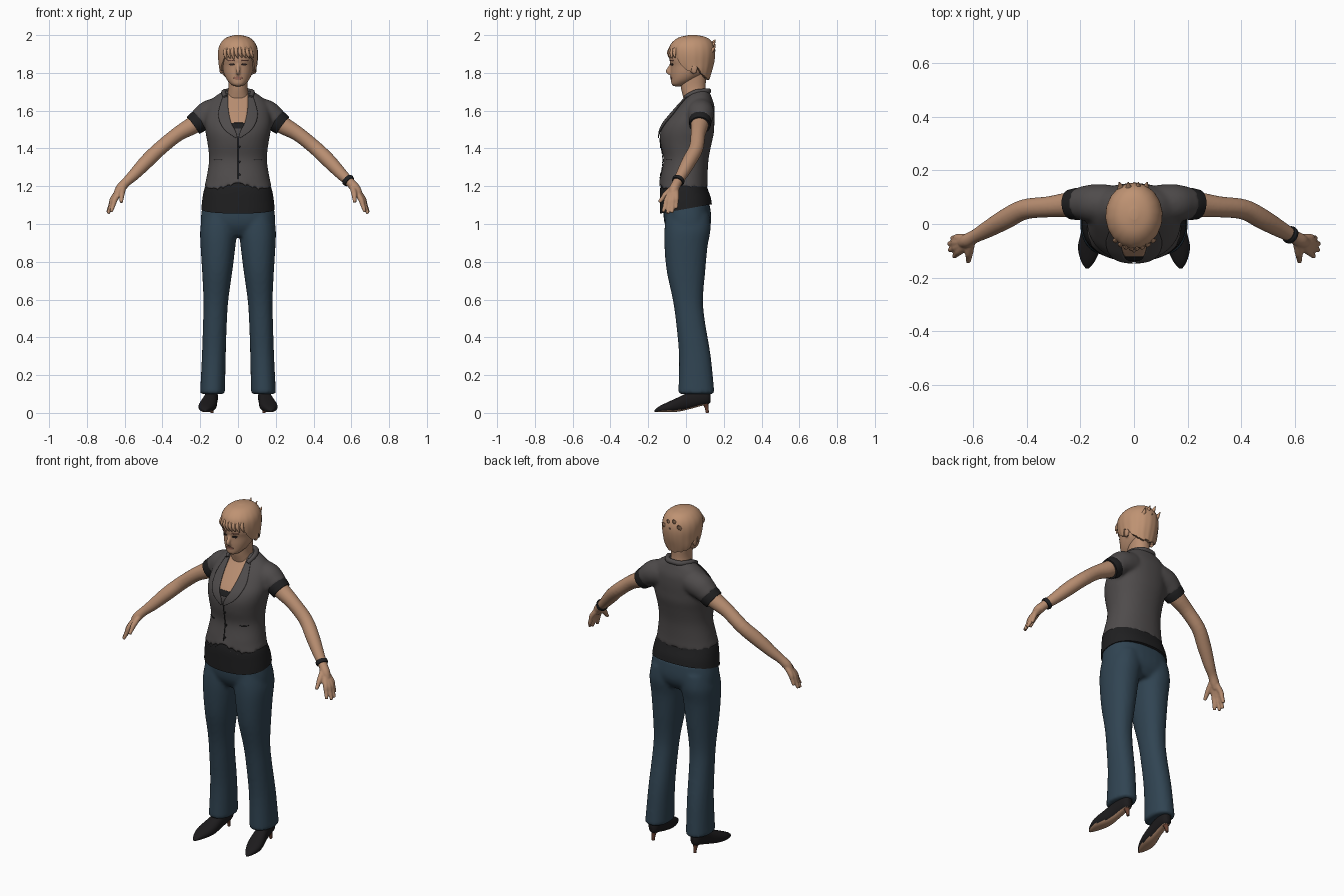
import bpy, bmesh, math, random
from mathutils import Vector, Matrix
from mathutils.bvhtree import BVHTree

if "Cube" in bpy.data.objects:
    bpy.data.objects.remove(bpy.data.objects["Cube"])

random.seed(4)
COLOURS = {
    "skin": (0.48, 0.27, 0.165), "hair": (0.52, 0.29, 0.17), "vest_grey": (0.078, 0.071, 0.071),
    "shirt_black": (0.014, 0.014, 0.015), "jeans_blue": (0.030, 0.058, 0.085),
    "shoe_black": (0.012, 0.011, 0.012), "heel_brown": (0.13, 0.05, 0.03),
    "lip": (0.33, 0.14, 0.10), "eye_dark": (0.03, 0.02, 0.018),
}
MATS = {}
for key, rgb in COLOURS.items():
    MATS[key] = bpy.data.materials.new(key)
    MATS[key].diffuse_color = (*rgb, 1)


def spline(keys, sub):
    """Catmull-Rom resampling of tuples."""
    out = []
    for i in range(len(keys) - 1):
        p0, p1 = keys[max(i - 1, 0)], keys[i]
        p2, p3 = keys[i + 1], keys[min(i + 2, len(keys) - 1)]
        for s in range(sub):
            t = s / sub
            out.append(tuple(0.5 * (2 * b + (c - a) * t + (2 * a - 5 * b + 4 * c - d) * t * t
                                    + (3 * b - a - 3 * c + d) * t ** 3)
                             for a, b, c, d in zip(p0, p1, p2, p3)))
    return out + [tuple(keys[-1])]


def linear(keys, x):
    for (x0, y0), (x1, y1) in zip(keys, keys[1:]):
        if x <= x1:
            return y0 + (y1 - y0) * max(0, x - x0) / (x1 - x0)
    return keys[-1][1]


def oval(a, n):
    c, s = math.cos(a), math.sin(a)
    return math.copysign(abs(c) ** (2 / n), c), math.copysign(abs(s) ** (2 / n), s)


def skin_rings(bm, rings):
    vr = [[bm.verts.new(p) for p in r] for r in rings]
    m = len(vr[0])
    for a, b in zip(vr, vr[1:]):
        for i in range(m):
            bm.faces.new((a[i], a[(i + 1) % m], b[(i + 1) % m], b[i]))
    bm.faces.new(vr[0][::-1])
    bm.faces.new(vr[-1])


def loft(bm, keys, axis="z", seg=32, n=2.2, sub=4):
    """Rings (x, y, z, half width, half depth) stacked along an axis."""
    v = Vector((0, 1, 0)) if axis == "z" else Vector((0, 0, 1))
    skin_rings(bm, [[Vector(k[:3]) + Vector((k[3] * c, 0, 0)) + v * (k[4] * s)
                     for c, s in (oval(2 * math.pi * i / seg, n) for i in range(seg))]
                    for k in spline(keys, sub)])


def tube(bm, keys, seg=20, sub=4, ref=(0, 1, 0), side=1):
    """Round tube through points (x, y, z, radius)."""
    ks = [(k[0] * side, *k[1:]) for k in spline(keys, sub)]
    rings = []
    for i, k in enumerate(ks):
        d = Vector(ks[min(i + 1, len(ks) - 1)][:3]) - Vector(ks[max(i - 1, 0)][:3])
        u = d.cross(Vector(ref)).normalized()
        v = d.cross(u).normalized()
        rings.append([Vector(k[:3]) + k[3] * (u * math.cos(a) + v * math.sin(a))
                      for a in (2 * math.pi * j / seg for j in range(seg))])
    skin_rings(bm, rings)


def finish(name, bm, mats, voxel=0, smooth=3):
    bmesh.ops.recalc_face_normals(bm, faces=bm.faces)
    me = bpy.data.meshes.new(name)
    bm.to_mesh(me)
    bm.free()
    ob = bpy.data.objects.new(name, me)
    bpy.context.collection.objects.link(ob)
    for m in mats.split():
        me.materials.append(MATS[m])
    bpy.context.view_layer.objects.active = ob
    bpy.ops.object.select_all(action="DESELECT")
    ob.select_set(True)
    bpy.ops.object.shade_smooth_by_angle(angle=math.radians(50))
    if voxel:
        r = ob.modifiers.new("merge", "REMESH")
        r.mode, r.voxel_size, r.use_smooth_shade = "VOXEL", voxel, True
        s = ob.modifiers.new("soften", "SMOOTH")
        s.factor, s.iterations = 0.5, smooth
    return ob


def patch(name, target, keys, mat, lift, sides=(1,), nx=8, sub=6):
    """Thin panel laid on the front of a target; keys are (z, x from, x to)."""
    dg = bpy.context.evaluated_depsgraph_get()
    tree = BVHTree.FromObject(target, dg)
    bm = bmesh.new()
    for side in sides:
        rows = []
        for z, x0, x1 in spline(keys, sub):
            row = []
            for i in range(nx + 1):
                x = side * (x0 + (x1 - x0) * i / nx)
                hit = tree.ray_cast(Vector((x, -1, z)), Vector((0, 1, 0)))[0]
                row.append(bm.verts.new((x, (hit.y if hit else 0.05) - lift, z)))
            rows.append(row)
        for a, b in zip(rows, rows[1:]):
            for i in range(nx):
                f = (a[i], a[i + 1], b[i + 1], b[i])
                bm.faces.new(f if side > 0 else f[::-1])
    ob = finish(name, bm, mat)
    sol = ob.modifiers.new("thickness", "SOLIDIFY")
    sol.thickness, sol.offset = 0.004, 0
    return ob


# Jeans: two legs merged into the hips
bm = bmesh.new()
for s in (1, -1):
    loft(bm, [(s * x, y, z, a, b) for x, y, z, a, b in [
        (.135, .055, .10, .066, .096), (.128, .047, .30, .063, .084), (.122, .024, .48, .063, .077),
        (.117, .010, .60, .066, .080), (.110, 0, .75, .080, .102), (.106, 0, .88, .092, .114),
        (.102, .008, .97, .098, .122), (.095, .01, 1.05, .09, .115)]])
loft(bm, [(0, .01, .935, .13, .085), (0, .01, .98, .19, .115), (0, .008, 1.03, .197, .126),
          (0, .003, 1.11, .186, .122)], n=2.4)
finish("jeans", bm, "jeans_blue", .011)

# Undershirt showing below the vest, hem dipping to the front
bm = bmesh.new()
loft(bm, [(0, 0, 1.08, .194, .137), (0, -.004, 1.13, .189, .134), (0, -.012, 1.19, .177, .125),
          (0, -.01, 1.25, .15, .11)], seg=64, n=2.3)
for v in bm.verts:
    v.co.z += .18 * v.co.y * max(0, (1.2 - v.co.z) / .12)
finish("undershirt", bm, "shirt_black")

# Vest: body and short sleeves, pointed hem in front
bm = bmesh.new()
loft(bm, [(0, -.016, 1.19, .179, .131), (0, -.010, 1.25, .166, .124), (0, 0, 1.34, .153, .119),
          (0, 0, 1.42, .160, .134), (0, .005, 1.48, .171, .142), (0, .015, 1.53, .176, .135),
          (0, .035, 1.58, .172, .117), (0, .055, 1.63, .160, .094), (0, .066, 1.67, .128, .070),
          (0, .070, 1.705, .075, .052)], seg=64)
for v in bm.verts:
    if v.co.y < 0 and v.co.z < 1.25:
        x = abs(v.co.x)
        v.co.z += linear([(0, .03), (.075, -.025), (.18, .005)], x) * (1.25 - v.co.z) / .06
for s in (1, -1):
    tube(bm, [(.09, .075, 1.60, .072), (.15, .077, 1.585, .072), (.185, .077, 1.563, .065),
              (.208, .075, 1.545, .060)], side=s)
vest = finish("vest", bm, "vest_grey", .010)

# Dark cuffs under the sleeves
bm = bmesh.new()
for s in (1, -1):
    tube(bm, [(.19, .076, 1.56, .058), (.212, .075, 1.541, .060), (.237, .073, 1.522, .056)], side=s)
finish("cuffs", bm, "shirt_black")

# Neckline, lapels, closure and pockets
patch("chest", vest, [(1.515, -.028, .028), (1.56, -.046, .046), (1.62, -.054, .054),
                      (1.69, -.056, .056)], "skin", .003)
patch("top_edge", vest, [(1.505, -.022, .022), (1.515, -.032, .032), (1.535, -.036, .036)],
      "shirt_black", .006)
patch("lapels", vest, [(1.455, .002, .012), (1.49, .012, .062), (1.53, .034, .092), (1.58, .047, .104),
                       (1.63, .053, .094), (1.69, .054, .074)], "vest_grey", .008, (1, -1))
patch("closure", vest, [(1.215, -.0015, .0015), (1.455, -.0015, .0015)], "shirt_black", .002, nx=1)
patch("pocket_slits", vest, [(1.338, .085, .125), (1.342, .085, .125)], "shirt_black", .002, (1, -1), sub=1)
for i, z in enumerate((1.41, 1.33, 1.26)):
    patch(f"button_{i + 1}", vest, [(z - .006, .006, .010), (z, .003, .013), (z + .006, .006, .010)],
          "shirt_black", .004, nx=2, sub=3)
bm = bmesh.new()
tube(bm, [(-.066, -.005, 1.672, .010), (-.076, .05, 1.698, .013), (-.045, .108, 1.703, .014),
          (0, .119, 1.704, .014), (.045, .108, 1.703, .014), (.076, .05, 1.698, .013),
          (.066, -.005, 1.672, .010)], ref=(0, 0, 1))
finish("collar", bm, "vest_grey")

# Arms with hands
for s, label in ((1, "left"), (-1, "right")):
    bm = bmesh.new()
    tube(bm, [(.17, .075, 1.57, .05), (.24, .072, 1.522, .047), (.32, .064, 1.475, .039),
              (.41, .054, 1.402, .038), (.48, .018, 1.335, .038), (.55, -.022, 1.262, .031),
              (.592, -.045, 1.222, .025), (.622, -.062, 1.188, .026), (.640, -.07, 1.16, .02)], side=s)
    for mid, tip in (((.655, -.052, 1.145), (.678, -.052, 1.082)), ((.660, -.068, 1.138), (.690, -.074, 1.060)),
                     ((.657, -.084, 1.134), (.688, -.098, 1.055)), ((.648, -.098, 1.136), (.672, -.122, 1.064)),
                     ((.615, -.105, 1.160), (.618, -.142, 1.115))):
        tube(bm, [(.605, -.055, 1.205, .016), (*mid, .0155), (*[(m + t) / 2 for m, t in zip(mid, tip)], .012),
                  (*tip, .009)], seg=12, ref=(0.3, 1, 0), side=s)
    finish(f"{label}_arm", bm, "skin", .005, 2)
bm = bmesh.new()
tube(bm, [(.576, -.036, 1.237, .031), (.582, -.040, 1.231, .034), (.590, -.045, 1.223, .031)], sub=3)
finish("bracelet", bm, "shirt_black")

# Neck and head
bm = bmesh.new()
loft(bm, [(0, .05, 1.62, .07, .05), (0, .045, 1.68, .058, .062), (0, .038, 1.73, .051, .066),
          (0, .04, 1.80, .055, .068)])
finish("neck", bm, "skin")
bm = bmesh.new()
loft(bm, [(0, -.045, 1.729, .018, .02), (0, -.035, 1.740, .038, .042), (0, -.012, 1.765, .060, .067),
          (0, .012, 1.80, .076, .093), (0, .022, 1.84, .083, .103), (0, .025, 1.87, .088, .112),
          (0, .03, 1.92, .088, .112), (0, .03, 1.96, .072, .092), (0, .03, 1.982, .04, .055)], n=2.1)
tube(bm, [(0, -.076, 1.852, .007), (0, -.086, 1.828, .010), (0, -.096, 1.808, .012), (0, -.083, 1.797, .010)],
     ref=(1, 0, 0))
for s in (1, -1):
    bmesh.ops.create_uvsphere(bm, u_segments=16, v_segments=10, radius=1, matrix=Matrix.Translation(
        (s * .088, .042, 1.825)) @ Matrix.Rotation(-s * .3, 4, "Z") @ Matrix.Diagonal((.011, .02, .033, 1)))
head = finish("head", bm, "skin", .006, 3)
patch("lips", head, [(1.766, -.012, .012), (1.774, -.024, .024), (1.781, -.010, .010)], "lip", .002)
patch("eyes", head, [(1.839, .026, .038), (1.845, .018, .046), (1.850, .025, .040)], "eye_dark", .002, (1, -1))
patch("eyebrows", head, [(1.864, .018, .052), (1.868, .020, .054)], "lip", .002, (1, -1), sub=1)

# Short hair: a shell whose lower edge follows face, ears and nape
shape = spline([(1.76, .05, .072, .072), (1.80, .042, .094, .092), (1.85, .034, .102, .114),
                (1.90, .032, .106, .122), (1.94, .031, .100, .118), (1.97, .034, .082, .099),
                (1.99, .036, .055, .068), (2.0, .036, .015, .02)], 8)
col = [[(k[0], k[i]) for k in shape] for i in (1, 2, 3)]
edge = [(-1, 1.765), (-.45, 1.79), (-.3, 1.83), (0, 1.845), (.15, 1.81), (.35, 1.81), (.55, 1.85),
        (.75, 1.885), (1, 1.895)]
SEG, ROWS = 72, 20
angles = [2 * math.pi * i / SEG for i in range(SEG)]
low = [linear(edge, -math.sin(a)) + random.uniform(-.006, .006) for a in angles]
rings = []
for r in range(-1, ROWS + 1):
    t = math.sin(max(r, 0) / ROWS * math.pi / 2)
    ring = []
    for a, b in zip(angles, low):
        z = b + (2.0 - b) * t
        cy, rx, ry = (linear(c, z) for c in col)
        k = .82 if r < 0 else 1 + .012 * math.sin(a * 18) * (1 - t)
        ring.append((rx * k * math.cos(a), cy + ry * k * math.sin(a), z))
    rings.append(ring)
bm = bmesh.new()
skin_rings(bm, rings)
for i in range(8):  # fringe strands
    x = -.07 + .02 * i
    y = .032 - .122 * math.sqrt(1 - (x / .108) ** 2)
    tube(bm, [(x * .9, y + .008, 1.935, .008), (x, y - .001, 1.905, .010),
              (x + .012, y + .003, 1.872 + random.uniform(-.008, .008), .002)], seg=8, ref=(1, 0, 0))
for x, z in ((-.05, 1.93), (-.02, 1.955), (.015, 1.945), (.045, 1.92), (0, 1.90)):  # crown tufts
    tube(bm, [(x, .11, z - .02, .016), (x, .138, z, .011), (x * 1.1, .156, z + .022, .002)], seg=8, ref=(1, 0, 0))
finish("hair", bm, "hair")

# Pointed shoes with tan soles and slim heels
for s, label in ((1, "left"), (-1, "right")):
    bm = bmesh.new()
    loft(bm, [(s * x, y, z, a, b) for x, y, z, a, b in [
        (.174, -.166, .011, .006, .005), (.172, -.14, .020, .025, .016), (.166, -.09, .032, .043, .028),
        (.156, -.04, .045, .044, .038), (.146, .02, .066, .036, .046), (.140, .08, .083, .034, .046),
        (.138, .115, .086, .028, .042), (.138, .130, .088, .014, .03)]], axis="y", n=2.3)
    bmesh.ops.recalc_face_normals(bm, faces=bm.faces)
    bm.normal_update()
    for f in bm.faces:
        f.material_index = int(f.normal.z < -.75)
    finish(f"{label}_shoe", bm, "shoe_black skin")
    bm = bmesh.new()
    tube(bm, [(.138, .098, .062, .024), (.138, .108, .035, .012), (.138, .113, 0, .008)], side=s)
    finish(f"{label}_heel", bm, "heel_brown")

for m in bpy.data.materials:
    if m.users and not m.is_grease_pencil:
        m.use_nodes = True
        m.node_tree.nodes["Principled BSDF"].inputs["Base Color"].default_value = m.diffuse_color
